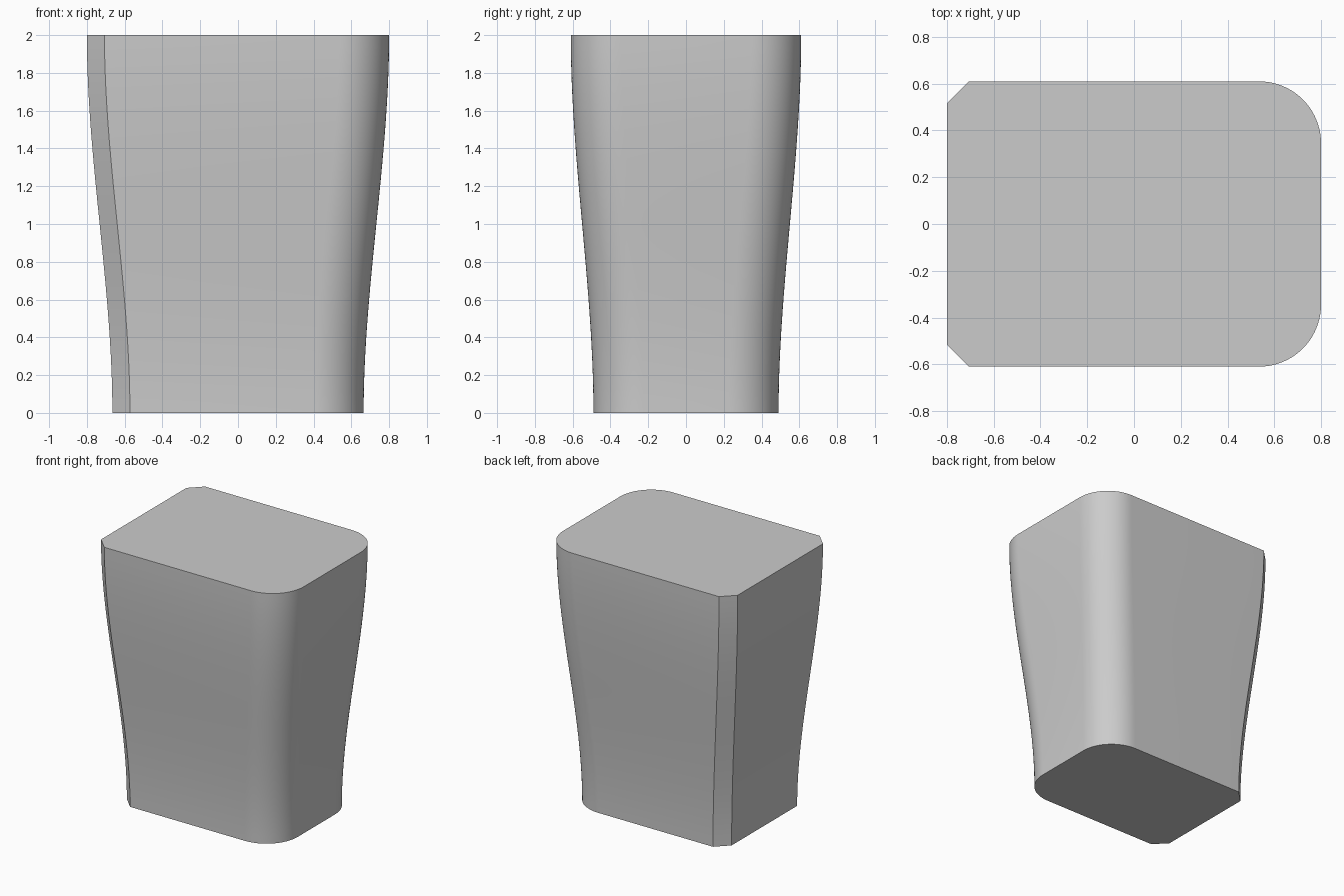
import bpy
import bmesh
from math import sin, cos, pi, radians

cube = bpy.data.objects.get("Cube")
if cube:
    bpy.data.objects.remove(cube, do_unlink=True)

HEIGHT = 2.0
TOP = (0.8, 0.61)        # half width and half depth
BOTTOM = (0.665, 0.49)
RADIUS = 0.265           # rounded corners on the +x side
CHAMFER = 0.093          # cut corners on the -x side
ARC_STEPS = 20
ROWS = 32


def section(hx, hy):
    """Outline with two rounded and two chamfered corners, counter-clockwise."""
    half = [(-hx, hy - CHAMFER), (-hx + CHAMFER, hy)]
    for i in range(ARC_STEPS + 1):
        a = pi / 2 * (1 - i / ARC_STEPS)
        half.append((hx - RADIUS + RADIUS * cos(a), hy - RADIUS + RADIUS * sin(a)))
    # Mirror the back half to the front
    return [(x, -y) for x, y in half] + half[::-1]


# Stack sections whose size eases from the base to the rim
bm = bmesh.new()
rings = []
for row in range(ROWS + 1):
    t = row / ROWS
    ease = t * t * (3 - 2 * t)
    hx, hy = (b + (e - b) * ease for b, e in zip(BOTTOM, TOP))
    rings.append([bm.verts.new((x, y, HEIGHT * t)) for x, y in section(hx, hy)])

# Side walls
for low, high in zip(rings, rings[1:]):
    for i in range(len(low)):
        j = (i + 1) % len(low)
        bm.faces.new((low[i], low[j], high[j], high[i]))

# Flat ends
bm.faces.new(rings[0][::-1])
bm.faces.new(rings[-1])

mesh = bpy.data.meshes.new("tapered_block")
bm.to_mesh(mesh)
bm.free()
block = bpy.data.objects.new("tapered_block", mesh)
bpy.context.collection.objects.link(block)

# Plain grey
grey = bpy.data.materials.new("light_grey")
grey.use_nodes = True
colour = (0.6, 0.6, 0.6, 1)
grey.diffuse_color = colour
grey.node_tree.nodes["Principled BSDF"].inputs["Base Color"].default_value = colour
mesh.materials.append(grey)

# Smooth walls, sharp rims and chamfers
bpy.ops.object.select_all(action="DESELECT")
block.select_set(True)
bpy.context.view_layer.objects.active = block
bpy.ops.object.shade_smooth_by_angle(angle=radians(30))
